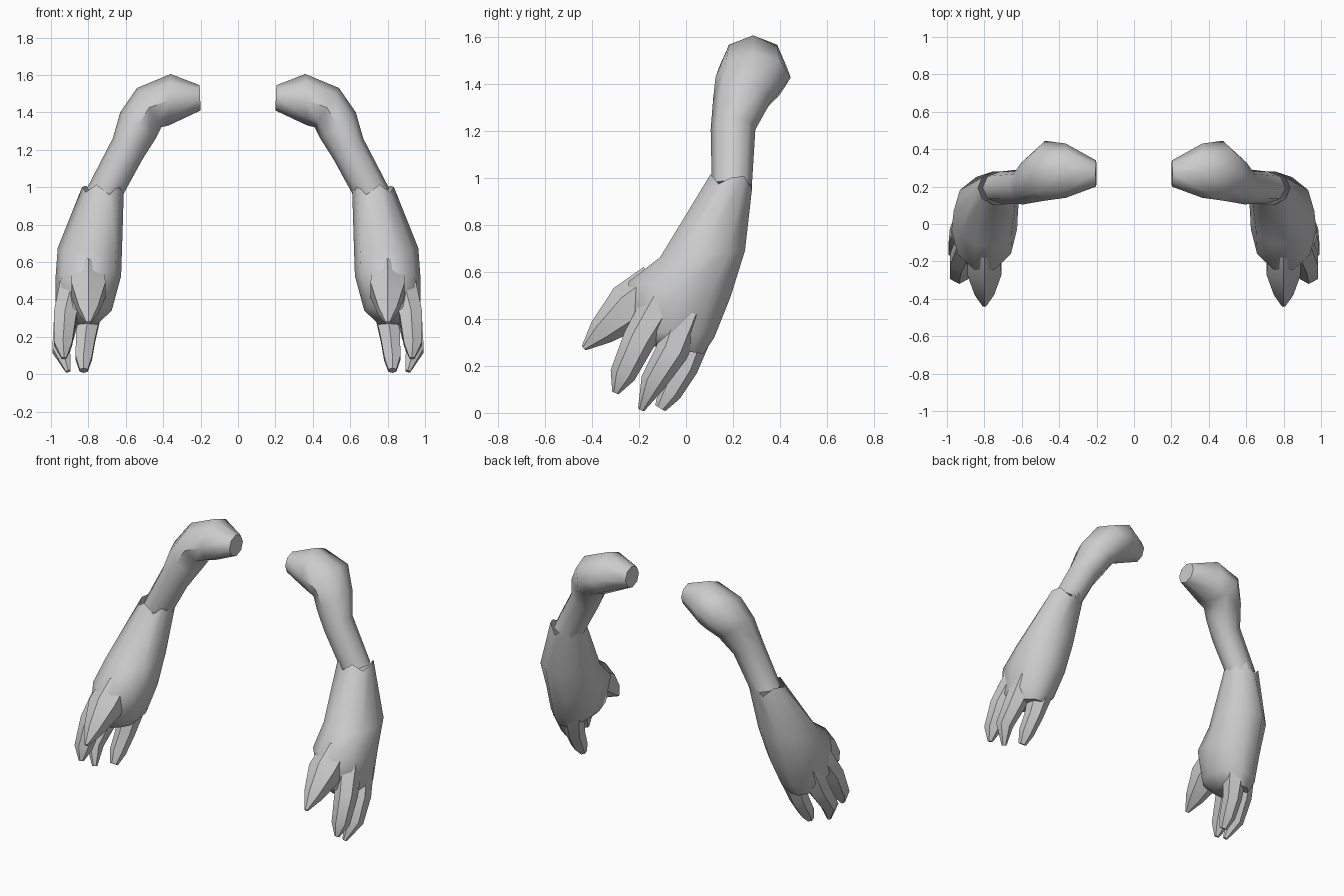
import bpy, math
from mathutils import Vector

if "Cube" in bpy.data.objects:
    bpy.data.objects.remove(bpy.data.objects["Cube"])


def loft(name, rings, sides=8, jag=None, cap_start=True):
    """Skin rings of (centre, half_axis_u, half_axis_v), mirrored to both arms."""
    verts, faces = [], []
    for r, (c, u, v) in enumerate(rings):
        for i in range(sides):
            a = 2 * math.pi * i / sides
            p = c + u * math.cos(a) + v * math.sin(a)
            if jag and r == 0:
                p.z += jag[i % len(jag)]
            verts.append(p)
    for r in range(len(rings) - 1):
        for i in range(sides):
            j = (i + 1) % sides
            faces.append((r * sides + i, r * sides + j,
                          (r + 1) * sides + j, (r + 1) * sides + i))
    if cap_start:
        faces.append(tuple(reversed(range(sides))))
    n = len(verts)
    faces.append(tuple(range(n - sides, n)))
    me = bpy.data.meshes.new(name)
    me.from_pydata(verts, [], faces)
    ob = bpy.data.objects.new(name, me)
    bpy.context.collection.objects.link(ob)
    bpy.context.view_layer.objects.active = ob
    ob.select_set(True)
    bpy.ops.object.mode_set(mode='EDIT')
    bpy.ops.mesh.select_all(action='SELECT')
    bpy.ops.mesh.normals_make_consistent(inside=False)
    bpy.ops.object.mode_set(mode='OBJECT')
    bpy.ops.object.shade_smooth_by_angle(angle=math.radians(50))
    ob.select_set(False)
    m = ob.modifiers.new("both_sides", 'MIRROR')
    m.use_mirror_merge = False
    return ob


def finger(name, path):
    """Tapered digit along (x, y, z, radius) points."""
    pts = [Vector(p[:3]) for p in path]
    rings = []
    for i, p in enumerate(path):
        t = (pts[min(i + 1, len(pts) - 1)] - pts[max(i - 1, 0)]).normalized()
        u = t.cross(Vector((1, 0, 0))).normalized()
        w = t.cross(u).normalized()
        rings.append((pts[i], u * p[3], w * p[3]))
    return loft(name, rings, 6)


# Upper arm: outer (x, z), inner (x, z), centre y, half depth
upper = [
    ((.205, 1.545), (.20, 1.41), .27, .07),
    ((.36, 1.605), (.37, 1.33), .285, .145),
    ((.54, 1.53), (.41, 1.32), .285, .16),
    ((.63, 1.40), (.44, 1.26), .24, .125),
    ((.67, 1.26), (.51, 1.15), .20, .095),
    ((.81, .99), (.625, .94), .195, .085),
]
rings = []
for o, i, y, d in upper:
    a, b = Vector((o[0], y, o[1])), Vector((i[0], y, i[1]))
    rings.append(((a + b) / 2, Vector((0, d, 0)), (a - b) / 2))
loft("upper_arm", rings)

# Forearm and palm: front (y, z), back (y, z), centre x, half width
fore = [
    ((.10, .995), (.285, .985), .722, .112),
    ((-.12, .66), (.26, .69), .792, .172),
    ((-.255, .56), (.20, .49), .80, .175),
    ((-.25, .36), (.13, .32), .825, .15),
    ((-.18, .29), (.08, .25), .84, .09),
]
rings = []
for f, k, x, w in fore:
    a, b = Vector((x, *f)), Vector((x, *k))
    rings.append(((a + b) / 2, Vector((w, 0, 0)), (a - b) / 2))
loft("forearm", rings, 10, jag=(.01, -.02, .02, -.035, .02), cap_start=False)

# Thumb and three fingers
finger("thumb", [(.80, -.12, .54, .10), (.80, -.24, .45, .105),
                 (.80, -.36, .345, .06), (.80, -.435, .275, .012)])
finger("front_finger", [(.88, -.10, .48, .08), (.925, -.20, .31, .07),
                        (.935, -.27, .16, .055), (.93, -.30, .085, .015)])
finger("middle_finger", [(.89, .00, .42, .08), (.925, -.06, .26, .07),
                         (.945, -.14, .13, .055), (.908, -.19, .015, .015)])
finger("rear_finger", [(.79, .05, .38, .08), (.815, -.01, .19, .06),
                       (.825, -.07, .085, .05), (.825, -.11, .02, .025)])
